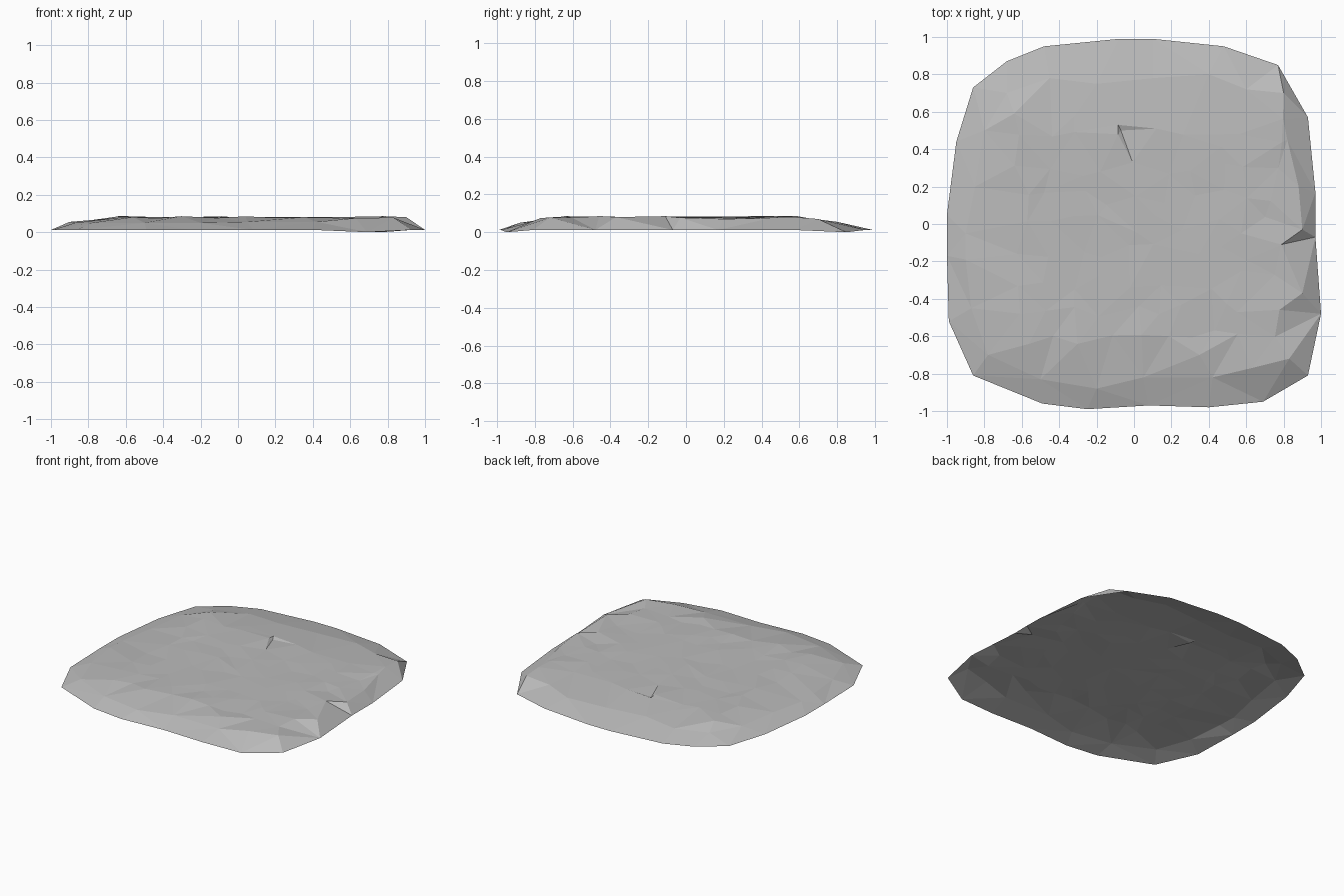
import bpy
import bmesh
import random
from mathutils import Vector
from mathutils.geometry import delaunay_2d_cdt

random.seed(4)

default_cube = bpy.data.objects.get("Cube")
if default_cube:
    bpy.data.objects.remove(default_cube, do_unlink=True)

# Stone material
stone = bpy.data.materials.new("stone_grey")
stone.use_nodes = True
stone_colour = (0.5, 0.5, 0.5, 1.0)
stone.diffuse_color = stone_colour
shader = next(n for n in stone.node_tree.nodes if n.type == "BSDF_PRINCIPLED")
shader.inputs["Base Color"].default_value = stone_colour
shader.inputs["Roughness"].default_value = 0.9

# Ground outline of the slab, clockwise from the back
outline = [
    (-.08, .99), (.1, .99), (.48, .95), (.77, .85), (.93, .57), (.97, .17),
    (.97, -.07), (1, -.48), (.93, -.81), (.69, -.95), (.4, -.98), (.08, -.97),
    (-.25, -.99), (-.49, -.96), (-.86, -.81), (-.99, -.52), (-1, -.17),
    (-1, .05), (-.95, .44), (-.86, .73), (-.68, .87), (-.48, .95),
]

# Chipped shoulder: steep on the right and front, gentle on the left and back
shoulder = [
    (.83, -.72, .078), (.9, -.37, .08), (.9, -.03, .077), (.88, .2, .07),
    (.82, .45, .075), (.8, .7, .07), (.6, .72, .065), (.4, .8, .055),
    (.1, .78, .055), (-.2, .75, .06), (-.45, .78, .05), (-.68, .7, .05),
    (-.8, .5, .055), (-.85, .2, .055), (-.9, -.05, .05), (-.9, -.19, .055),
    (-.87, -.45, .05), (-.78, -.7, .05), (-.5, -.83, .05), (-.2, -.88, .05),
    (.05, -.82, .055), (.35, -.7, .08), (.42, -.82, .055), (.63, -.77, .075),
]

# Small crack in the top
crack = [(-.085, .53, .08), (-.085, .48, .085), (.12, .51, .08), (-.07, .5, .07)]


def rim_height(x, y):
    """The rim sinks a little at the front and back right corners."""
    sunken = x > .65 and (y < -.9 or y > .8)
    return 0.0 if sunken else .012


def plateau_points(step):
    """Jittered grid of nearly level points for the worn top."""
    points = []
    for row in range(-5, 5):
        for column in range(-5, 6):
            x = column * step + random.uniform(-.05, .05)
            y = row * step + random.uniform(-.05, .05)
            near_crack = abs(x) < .2 and abs(y - .5) < .09
            if -.7 < x < .8 and -.68 < y < .6 and not near_crack:
                edge = x < -.55 or y < -.55 or y > .45 or x > .65
                wobble = .007 if edge else .002
                points.append((x, y, .079 + random.uniform(-wobble, wobble)))
    return points


# Triangulate all points inside the outline
rim = [(x, y, rim_height(x, y)) for x, y in outline]
points = rim + shoulder + crack + plateau_points(.15)
count = len(rim)
border = [(i, (i + 1) % count) for i in range(count)]
flat = [Vector((p[0], p[1])) for p in points]
coords, _, triangles, sources, _, _ = delaunay_2d_cdt(flat, border, [], 1, 1e-5)

# Open-bottomed faceted shell
bm = bmesh.new()
verts = []
for position, source in zip(coords, sources):
    height = points[source[0]][2] if source else .01
    verts.append(bm.verts.new((position.x, position.y, height)))
for triangle in triangles:
    bm.faces.new([verts[i] for i in triangle])
bm.normal_update()
for face in bm.faces:
    face.smooth = False
    if face.normal.z < 0:
        face.normal_flip()

mesh = bpy.data.meshes.new("stone_slab")
bm.to_mesh(mesh)
bm.free()
mesh.materials.append(stone)
slab = bpy.data.objects.new("stone_slab", mesh)
bpy.context.scene.collection.objects.link(slab)
